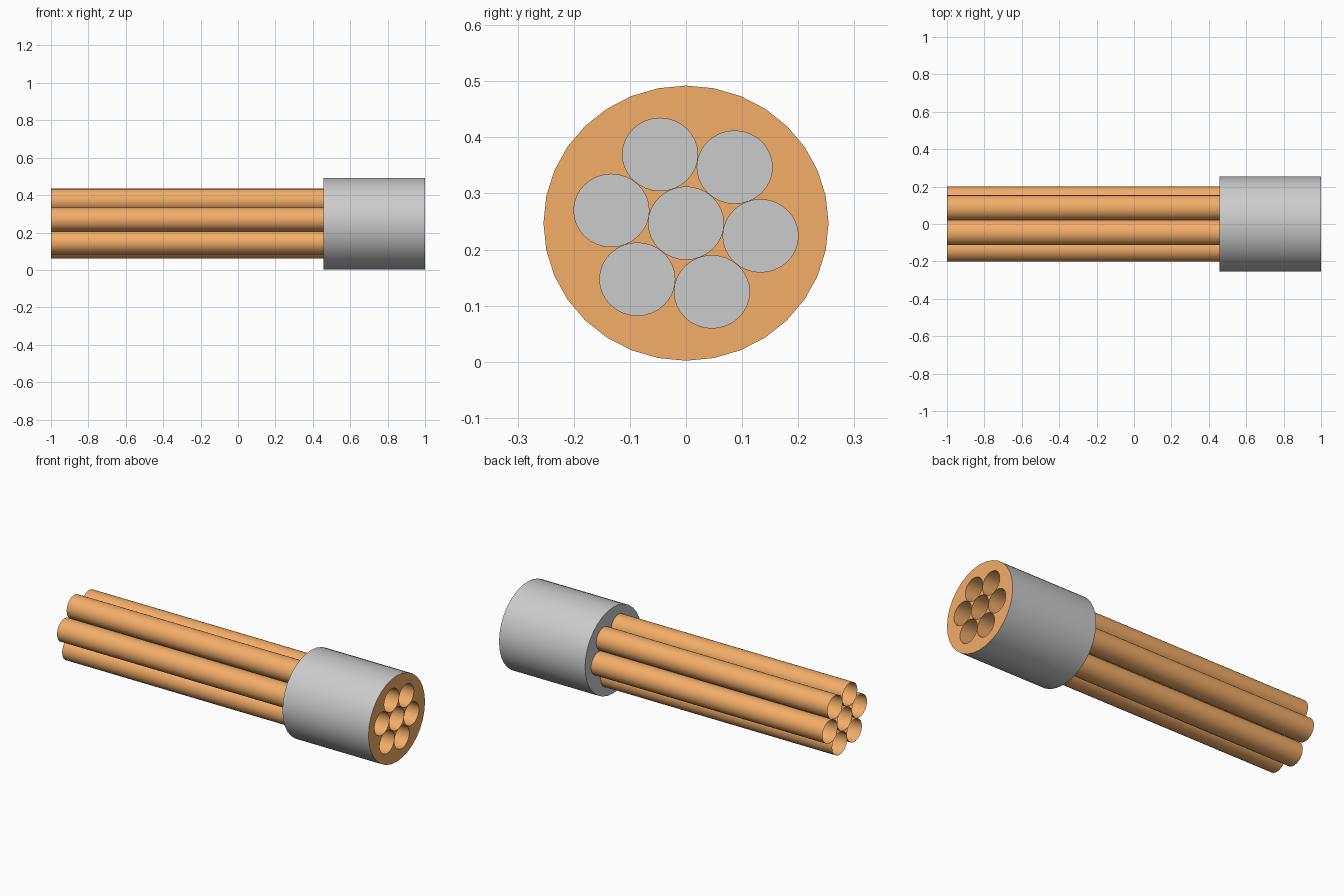
import bpy, bmesh
from math import sin, cos, pi, radians

if "Cube" in bpy.data.objects:
    bpy.data.objects.remove(bpy.data.objects["Cube"])

ZC, SQUASH = 0.247, 0.965          # axis height, slight vertical flattening
TUBE_R, RING_R, COLLAR_R = 0.067, 0.135, 0.254
X_BACK, X_COLLAR, X_FRONT = -1.0, 0.458, 1.0
SIDES = 32

orange = bpy.data.materials.new("copper_orange")
orange.diffuse_color = (0.9, 0.42, 0.14, 1)
orange.use_nodes = True
orange.node_tree.nodes["Principled BSDF"].inputs["Base Color"].default_value = orange.diffuse_color


def ring(bm, x, r, cy=0.0, cz=0.0):
    """Circle of vertices around an axis parallel to x."""
    return [bm.verts.new((x, cy + r * cos(2 * pi * i / SIDES),
                          ZC + SQUASH * (cz + r * sin(2 * pi * i / SIDES))))
            for i in range(SIDES)]


def loop_edges(bm, vs):
    return [bm.edges.new((vs[i], vs[(i + 1) % SIDES])) for i in range(SIDES)]


def wall(bm, a, b):
    for i in range(SIDES):
        j = (i + 1) % SIDES
        bm.faces.new((a[i], a[j], b[j], b[i]))


def finish(bm, name, mat=None):
    me = bpy.data.meshes.new(name)
    bm.to_mesh(me)
    bm.free()
    ob = bpy.data.objects.new(name, me)
    bpy.context.collection.objects.link(ob)
    if mat:
        me.materials.append(mat)
    bpy.ops.object.select_all(action='DESELECT')
    ob.select_set(True)
    bpy.context.view_layer.objects.active = ob
    bpy.ops.object.shade_smooth_by_angle(angle=radians(35))
    return ob


# Tube positions: one in the middle and six around it
centres = [(0.0, 0.0)] + [(RING_R * cos(radians(60 * k - 10)),
                           RING_R * sin(radians(60 * k - 10))) for k in range(6)]

# Open thin-walled tubes
for n, (cy, cz) in enumerate(centres):
    bm = bmesh.new()
    back = ring(bm, X_BACK, TUBE_R, cy, cz)
    front = ring(bm, X_FRONT, TUBE_R, cy, cz)
    wall(bm, front[::-1], back[::-1])
    bmesh.ops.recalc_face_normals(bm, faces=bm.faces)
    finish(bm, "centre_tube" if n == 0 else f"outer_tube_{n}", orange)

# Collar: sleeve closed by a disc at its back, which also blocks the tubes
bm = bmesh.new()
back = ring(bm, X_COLLAR, COLLAR_R)
front = ring(bm, X_FRONT, COLLAR_R)
wall(bm, back, front)
hub = bm.verts.new((X_COLLAR, 0, ZC))
for i in range(SIDES):
    bm.faces.new((back[(i + 1) % SIDES], back[i], hub))
bmesh.ops.recalc_face_normals(bm, faces=bm.faces)
finish(bm, "collar")

# Face plate with seven round openings
bm = bmesh.new()
edges = loop_edges(bm, ring(bm, X_FRONT, COLLAR_R))
for cy, cz in centres:
    edges += loop_edges(bm, ring(bm, X_FRONT, TUBE_R, cy, cz))
bmesh.ops.triangle_fill(bm, edges=edges, use_beauty=True, normal=(1, 0, 0))
for f in bm.faces:
    f.normal_update()
    if f.normal.x < 0:
        f.normal_flip()
finish(bm, "face_plate", orange)
